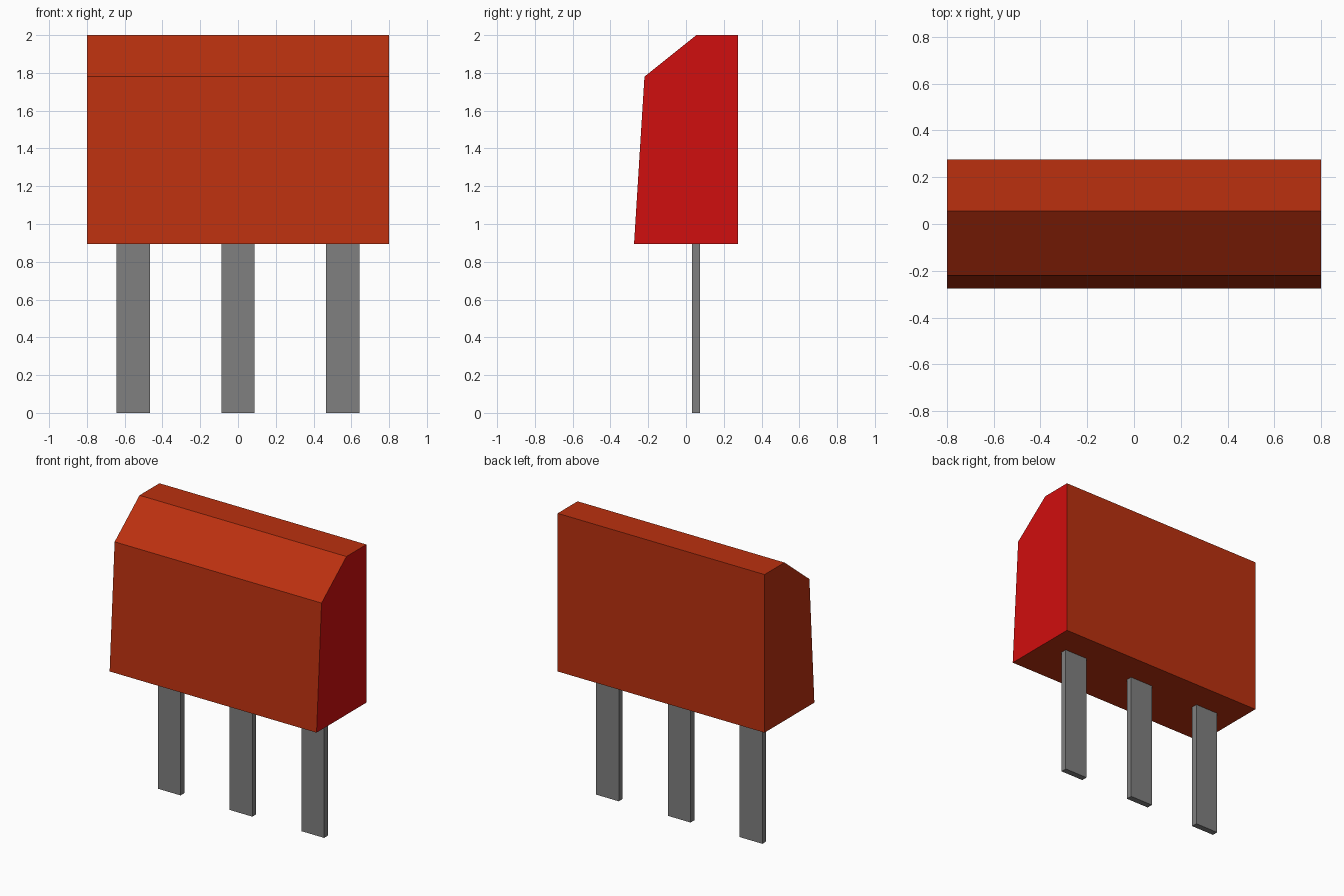
import bpy
import bmesh
from mathutils import Vector

cube = bpy.data.objects.get("Cube")
if cube:
    bpy.data.objects.remove(cube, do_unlink=True)


def make_material(name, colour):
    mat = bpy.data.materials.new(name)
    mat.use_nodes = True
    mat.diffuse_color = colour
    mat.node_tree.nodes["Principled BSDF"].inputs["Base Color"].default_value = colour
    return mat


orange = make_material("burnt_orange", (0.497, 0.03, 0.0048, 1))
red = make_material("red", (0.631, 0.0044, 0.0044, 1))
grey = make_material("lead_grey", (0.216, 0.216, 0.216, 1))


def extrude_profile(name, profile, x_min, x_max, materials):
    """Extrude a closed (y, z) profile along x."""
    bm = bmesh.new()
    face = bm.faces.new([bm.verts.new((x_min, y, z)) for y, z in profile])
    result = bmesh.ops.extrude_face_region(bm, geom=[face], use_keep_orig=True)
    verts = [g for g in result["geom"] if isinstance(g, bmesh.types.BMVert)]
    bmesh.ops.translate(bm, verts=verts, vec=Vector((x_max - x_min, 0, 0)))
    bmesh.ops.recalc_face_normals(bm, faces=bm.faces)
    # The left end takes the second material when there is one
    for f in bm.faces:
        if len(materials) > 1 and f.normal.x > 0.9:
            f.material_index = 1
    mesh = bpy.data.meshes.new(name)
    bm.to_mesh(mesh)
    bm.free()
    for mat in materials:
        mesh.materials.append(mat)
    obj = bpy.data.objects.new(name, mesh)
    bpy.context.collection.objects.link(obj)
    return obj


# Body: tapered front, chamfered top, flat back
BASE = 0.895
body_profile = [(-0.275, BASE), (0.275, BASE), (0.275, 2), (0.055, 2), (-0.22, 1.78)]
extrude_profile("body", body_profile, -0.8, 0.8, [orange, red])

# Three flat pins under the body
pin_profile = [(0.033, 0), (0.075, 0), (0.075, BASE), (0.033, BASE)]
for label, x in (("right", -0.555), ("middle", 0), ("left", 0.555)):
    extrude_profile(label + "_pin", pin_profile, x - 0.088, x + 0.088, [grey])
